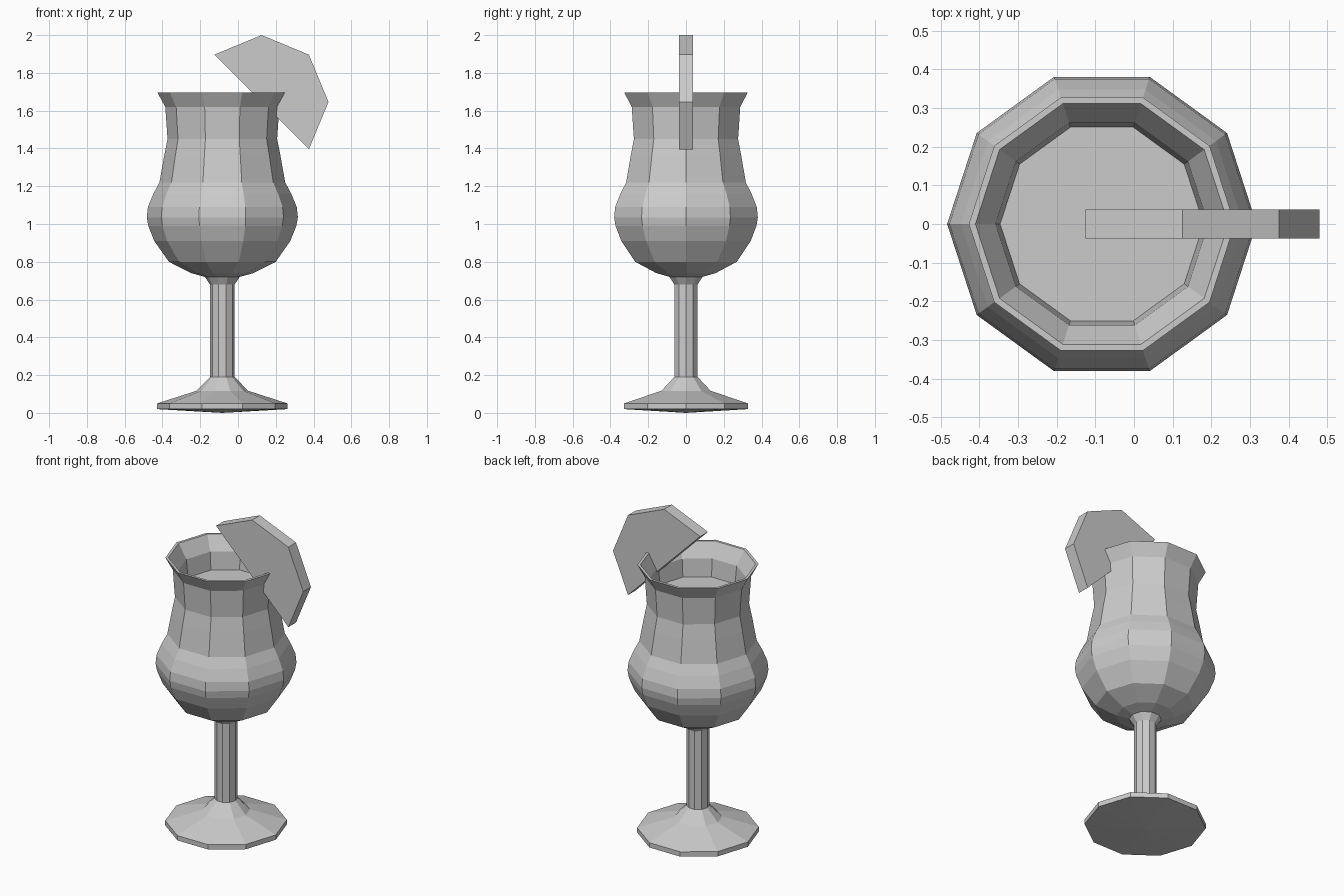
import bpy, bmesh, math

if "Cube" in bpy.data.objects:
    bpy.data.objects.remove(bpy.data.objects["Cube"])

CX = -0.083   # axis of the glass
SIDES = 10


def finish(name, bm):
    bmesh.ops.remove_doubles(bm, verts=bm.verts, dist=1e-5)
    bmesh.ops.recalc_face_normals(bm, faces=bm.faces)
    mesh = bpy.data.meshes.new(name)
    bm.to_mesh(mesh)
    bm.free()
    obj = bpy.data.objects.new(name, mesh)
    bpy.context.collection.objects.link(obj)
    return obj


def lathe(name, profile):
    """Spin (radius, z) points around the glass axis."""
    bm = bmesh.new()
    pts = [bm.verts.new((CX + r, 0, z)) for r, z in profile]
    edges = [bm.edges.new(pair) for pair in zip(pts, pts[1:])]
    bmesh.ops.spin(bm, geom=pts + edges, cent=(CX, 0, 0), axis=(0, 0, 1),
                   angle=math.tau, steps=SIDES, use_merge=True)
    return finish(name, bm)


# Glass: foot, stem, bowl, flared rim and inner wall down to the drink
lathe("glass", [
    (0, 0), (0.345, 0.02), (0.345, 0.05), (0.137, 0.117), (0.065, 0.19),
    (0.065, 0.68), (0.092, 0.72), (0.165, 0.74), (0.283, 0.80), (0.36, 0.91),
    (0.392, 0.99), (0.40, 1.035), (0.394, 1.09), (0.365, 1.16), (0.333, 1.22),
    (0.308, 1.36), (0.29, 1.45), (0.302, 1.62), (0.344, 1.697),
    (0.327, 1.697), (0.275, 1.61), (0.262, 1.49)])

# Flat surface of the drink inside the neck
bm = bmesh.new()
bm.faces.new([bm.verts.new((CX + 0.263 * math.cos(i * math.tau / SIDES),
                            0.263 * math.sin(i * math.tau / SIDES), 1.50))
              for i in range(SIDES)])
drink = finish("drink_surface", bm)
if drink.data.polygons[0].normal.z < 0:
    drink.data.flip_normals()

# Fruit slice: half octagon slab hooked over the rim
bm = bmesh.new()
R, T = 0.354, 0.038
face = bm.faces.new([bm.verts.new((0.125 + R * math.cos(math.radians(a)), -T,
                                   1.646 + R * math.sin(math.radians(a))))
                     for a in range(-45, 136, 45)])
ext = bmesh.ops.extrude_face_region(bm, geom=[face], use_keep_orig=True)
bmesh.ops.translate(bm, vec=(0, 2 * T, 0),
                    verts=[v for v in ext["geom"] if isinstance(v, bmesh.types.BMVert)])
finish("fruit_slice", bm)
